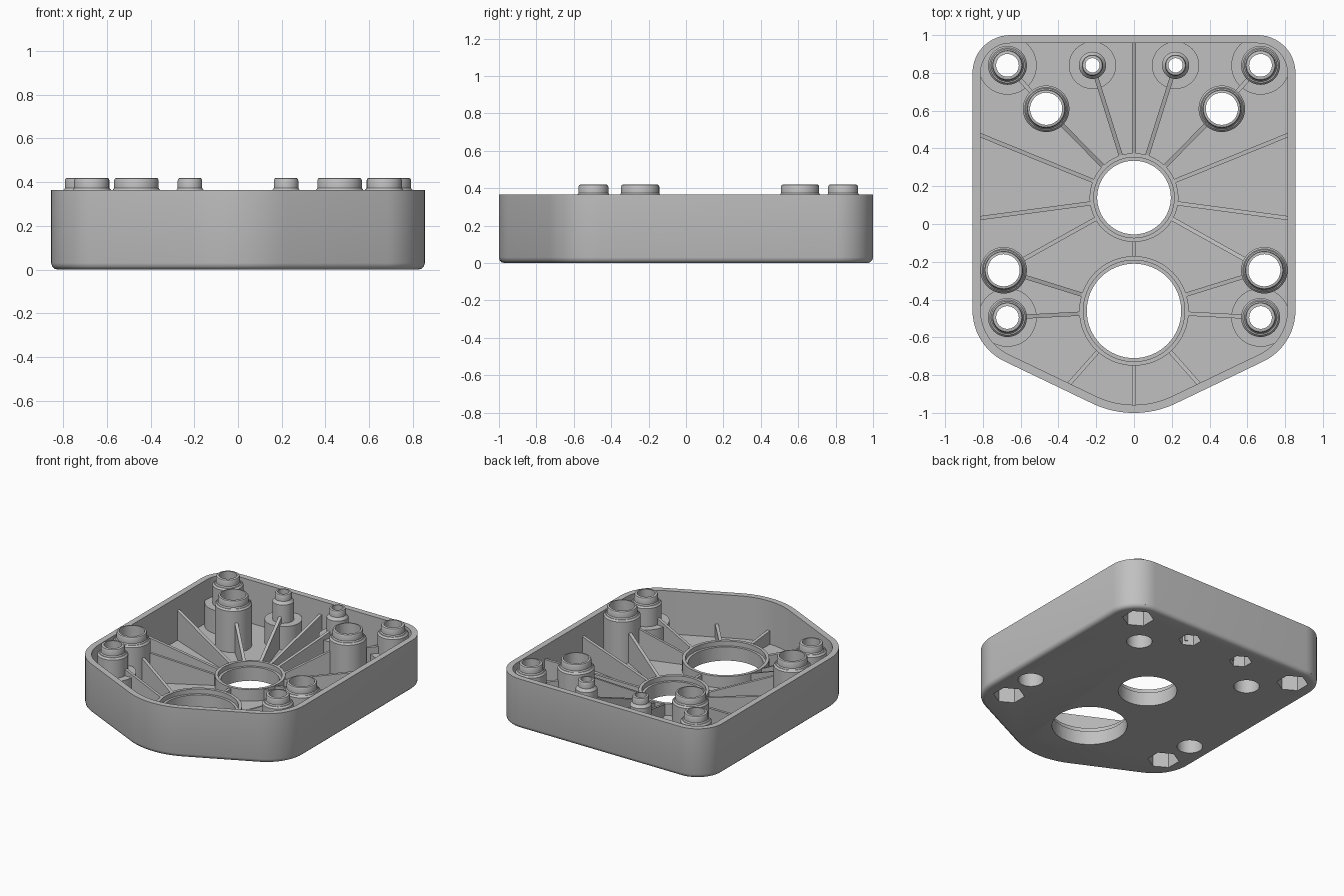
import bpy, bmesh, math
from mathutils import Vector

if "Cube" in bpy.data.objects:
    bpy.data.objects.remove(bpy.data.objects["Cube"])

GREY = (0.53, 0.53, 0.53, 1)
mat = bpy.data.materials.new("light_grey")
mat.use_nodes = True
mat.diffuse_color = GREY
mat.node_tree.nodes["Principled BSDF"].inputs["Base Color"].default_value = GREY

FLOOR, WALL, RIM, TIP = 0.05, 0.043, 0.365, 0.42


def finish(name, bm):
    """Turn a bmesh into a named grey object."""
    bmesh.ops.recalc_face_normals(bm, faces=bm.faces)
    me = bpy.data.meshes.new(name)
    bm.to_mesh(me)
    bm.free()
    me.materials.append(mat)
    ob = bpy.data.objects.new(name, me)
    bpy.context.collection.objects.link(ob)
    return ob


def loft(bm, loops, closed=False):
    """Skin a stack of equal point loops, capped or closed into a ring."""
    rows = [[bm.verts.new(p) for p in loop] for loop in loops]
    pairs = list(zip(rows, rows[1:]))
    if closed:
        pairs.append((rows[-1], rows[0]))
    else:
        bm.faces.new(rows[0])
        bm.faces.new(rows[-1])
    n = len(rows[0])
    for a, b in pairs:
        for i in range(n):
            j = (i + 1) % n
            bm.faces.new((a[i], a[j], b[j], b[i]))


def lathe(bm, x, y, profile, sides=48, turn=0.0, closed=False):
    angles = [turn + math.tau * i / sides for i in range(sides)]
    loft(bm, [[(x + r * math.cos(a), y + r * math.sin(a), z) for a in angles]
              for r, z in profile], closed)


# Outline: a five-cornered plate with rounded corners, offset inwards by d
corners = [((0.855, -0.646), 0.30), ((0.855, 1), 0.2), ((-0.855, 1), 0.2),
           ((-0.855, -0.646), 0.30), ((0, -1.056), 0.51)]


def outline(d, z, steps=12):
    pts = []
    for i, (c, r) in enumerate(corners):
        c = Vector(c)
        before = (c - Vector(corners[i - 1][0])).normalized()
        after = (Vector(corners[(i + 1) % len(corners)][0]) - c).normalized()
        n0, n1 = Vector((before.y, -before.x)), Vector((after.y, -after.x))
        centre = c - (n0 + n1) * r / (1 + n0.dot(n1))
        start, sweep = math.atan2(n0.y, n0.x), n0.angle(n1)
        for k in range(steps + 1):
            a = start + sweep * k / steps
            pts.append((centre.x + (r - d) * math.cos(a),
                        centre.y + (r - d) * math.sin(a), z))
    return pts


# Tray with a rounded bottom edge
bm = bmesh.new()
loft(bm, [outline(d, z) for d, z in (
    (0.03, 0), (0.015, 0.004), (0.004, 0.015), (0, 0.03), (0, RIM),
    (WALL, RIM), (WALL, FLOOR))])
tray = finish("tray", bm)

# Posts: name, x, y, hole, tip, body, collar and nut radius
posts = [("back_corner_post", 0.67, 0.84, 0.06, 0.08, 0.103, 0.155, 0.105),
         ("back_small_post", 0.22, 0.84, 0.038, 0.056, 0.072, 0.125, 0.075),
         ("back_inner_post", 0.465, 0.61, 0.085, 0.102, 0.123, 0, 0),
         ("front_side_post", 0.69, -0.245, 0.085, 0.102, 0.123, 0, 0),
         ("front_corner_post", 0.67, -0.495, 0.06, 0.08, 0.103, 0.155, 0.105)]
# Bores: name, y, hole radius
bores = [("centre_bore_ring", 0.14, 0.195), ("front_bore_ring", -0.46, 0.25)]

holes, nuts, cut_parts = bmesh.new(), bmesh.new(), [tray]
for name, px, y, hole, tip, body, collar, nut in posts:
    for side, x in (("left", px), ("right", -px)):
        profile = [(body, 0.02)]
        if collar:
            profile = [(collar, 0.02), (collar, 0.22), (body, 0.22)]
        profile += [(body, RIM - 0.012), (body - 0.01, RIM), (tip + 0.006, RIM),
                    (tip, RIM + 0.008), (tip, TIP - 0.012),
                    (tip - 0.004, TIP - 0.003), (tip - 0.011, TIP)]
        bm = bmesh.new()
        lathe(bm, x, y, profile)
        cut_parts.append(finish(side + "_" + name, bm))
        lathe(holes, x, y, [(hole, -0.1), (hole, 0.6)])
        if nut:
            lathe(nuts, x, y, [(nut, -0.1), (nut, 0.16)], 6, math.pi / 6)

# Raised bore rings with an inner ledge
for name, y, r in bores:
    bm = bmesh.new()
    lathe(bm, 0, y, [(r + 0.04, 0.02), (r + 0.04, 0.135), (r + 0.018, 0.135),
                     (r + 0.018, 0.1), (r - 0.05, 0.1), (r - 0.05, 0.02)],
          64, closed=True)
    cut_parts.append(finish(name, bm))
    lathe(holes, 0, y, [(r, -0.1), (r, 0.6)], 64)

# Drill the holes and sink the nut pockets
cutters = [finish("hole_cutter", holes), finish("nut_cutter", nuts)]
for c in cutters:
    c.hide_render = True
for ob in cut_parts:
    for c in cutters:
        m = ob.modifiers.new("cut", "BOOLEAN")
        m.operation, m.object, m.solver = "DIFFERENCE", c, "EXACT"
deps = bpy.context.evaluated_depsgraph_get()
results = [bpy.data.meshes.new_from_object(ob.evaluated_get(deps)) for ob in cut_parts]
for ob, me in zip(cut_parts, results):
    ob.modifiers.clear()
    ob.data = me
for c in cutters:
    bpy.data.objects.remove(c)


def rib(name, start, end, trim0, trim1, h0, h1, width=0.022):
    """Upright plate between two points, with a sloping top."""
    a, b = Vector(start), Vector(end)
    d = (b - a).normalized()
    a, b = a + d * trim0, b - d * trim1
    side = Vector((-d.y, d.x)) * width / 2
    bm = bmesh.new()
    loft(bm, [[(*(a + s), 0.03), (*(b + s), 0.03), (*(b + s), h1), (*(a + s), h0)]
              for s in (side, -side)])
    return finish(name, bm)


# Ribs fanning out from the two bores
C, F, LOW, HIGH = (0, 0.14), (0, -0.46), 0.125, 0.27
rib("back_middle_rib", C, (0, 0.97), 0.22, 0, LOW, HIGH)
rib("bore_link_rib", C, F, 0.22, 0.275, LOW, LOW)
rib("front_middle_rib", F, (0, -0.97), 0.275, 0, LOW, 0.15)
fan = [("back_small_rib", C, (0.22, 0.84), 0.22, 0.06, HIGH),
       ("back_inner_rib", C, (0.465, 0.61), 0.22, 0.115, HIGH),
       ("back_side_rib", C, (0.825, 0.475), 0.22, 0, HIGH),
       ("middle_side_rib", C, (0.825, 0.03), 0.22, 0, HIGH),
       ("front_post_rib", C, (0.69, -0.245), 0.22, 0.115, HIGH),
       ("lower_post_rib", F, (0.69, -0.245), 0.275, 0.115, HIGH),
       ("lower_corner_rib", F, (0.67, -0.495), 0.275, 0.095, HIGH),
       ("front_slant_rib", F, (0.36, -0.865), 0.275, 0, 0.15)]
for side, s in (("left", 1), ("right", -1)):
    for name, o, (x, y), t0, t1, h in fan:
        rib(side + "_" + name, o, (s * x, y), t0, t1, LOW, h)
    rib(side + "_corner_link_rib", (s * 0.465, 0.61), (s * 0.67, 0.84),
        0.115, 0.095, HIGH, HIGH)

# Smooth the round walls, keep the edges crisp
bpy.ops.object.select_all(action="DESELECT")
for ob in cut_parts:
    ob.select_set(True)
bpy.context.view_layer.objects.active = tray
bpy.ops.object.shade_smooth_by_angle(angle=math.radians(35))
